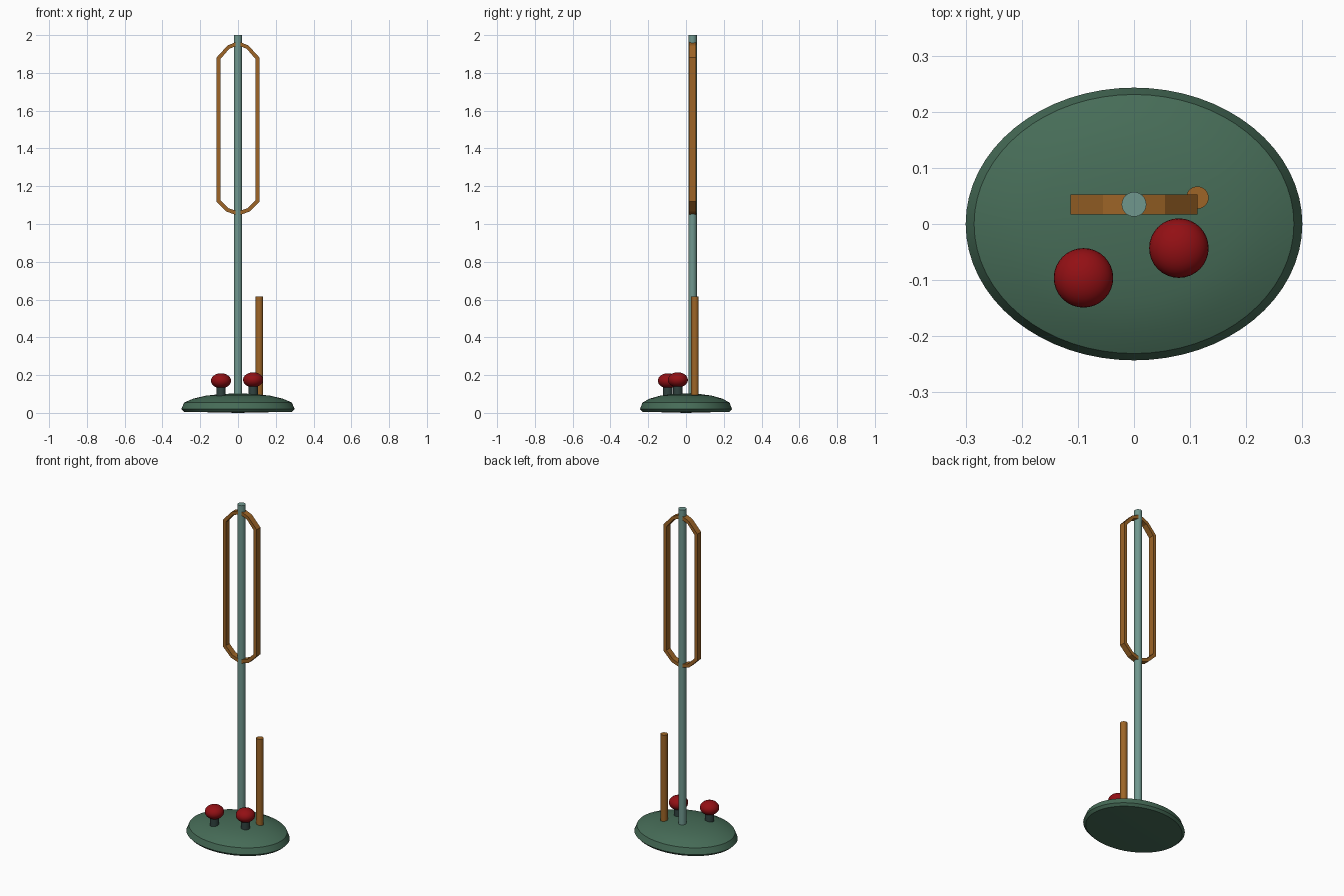
import bpy, bmesh, math

cube = bpy.data.objects.get("Cube")
if cube:
    bpy.data.objects.remove(cube)


def material(name, rgb):
    m = bpy.data.materials.new(name)
    m.use_nodes = True
    m.diffuse_color = (*rgb, 1)
    m.node_tree.nodes["Principled BSDF"].inputs["Base Color"].default_value = (*rgb, 1)
    return m


green = material("dark green", (0.062, 0.15, 0.096))
teal = material("grey teal", (0.16, 0.31, 0.27))
wood = material("amber wood", (0.34, 0.13, 0.02))
red = material("deep red", (0.29, 0.005, 0.007))
slate = material("dark slate", (0.03, 0.055, 0.05))


def finish(name, bm, mat, angle=None):
    bmesh.ops.recalc_face_normals(bm, faces=bm.faces)
    mesh = bpy.data.meshes.new(name)
    bm.to_mesh(mesh)
    bm.free()
    mesh.materials.append(mat)
    obj = bpy.data.objects.new(name, mesh)
    bpy.context.collection.objects.link(obj)
    if angle:
        bpy.ops.object.select_all(action="DESELECT")
        obj.select_set(True)
        bpy.context.view_layer.objects.active = obj
        bpy.ops.object.shade_smooth_by_angle(angle=math.radians(angle))
    return obj


def rod(name, x, y, z0, z1, radius, mat):
    bm = bmesh.new()
    bmesh.ops.create_cone(bm, cap_ends=True, segments=32, radius1=radius,
                          radius2=radius, depth=z1 - z0)
    obj = finish(name, bm, mat, 40)
    obj.location = (x, y, (z0 + z1) / 2)
    return obj


# Oval base: bevelled rim with a shallow dome, turned from a profile
bm = bmesh.new()
profile = [(0, 0), (0.285, 0.006), (0.3, 0.02), (0.285, 0.055), (0.235, 0.076),
           (0.17, 0.091), (0.09, 0.1), (0, 0.103)]
verts = [bm.verts.new((r, 0, z)) for r, z in profile]
edges = [bm.edges.new(pair) for pair in zip(verts, verts[1:])]
bmesh.ops.spin(bm, geom=verts + edges, cent=(0, 0, 0), axis=(0, 0, 1),
               angle=math.tau, steps=64)
bmesh.ops.remove_doubles(bm, verts=bm.verts, dist=0.0001)
bmesh.ops.scale(bm, vec=(1, 0.81, 1), verts=bm.verts)
finish("base", bm, green, 22)

# Tall pole and short stick
rod("pole", 0, 0.035, 0.01, 2.0, 0.022, teal)
rod("stick", 0.113, 0.047, 0.08, 0.615, 0.02, wood)

# Elongated frame: outer and inner outlines joined as a flat band
right_outer = [(0, 1.968), (0.055, 1.945), (0.113, 1.882),
               (0.113, 1.118), (0.06, 1.065), (0, 1.045)]
right_inner = [(0, 1.946), (0.047, 1.927), (0.093, 1.873),
               (0.093, 1.127), (0.052, 1.084), (0, 1.067)]


def mirrored(half):
    return half + [(-x, z) for x, z in reversed(half[1:-1])]


bm = bmesh.new()
rings = [[bm.verts.new((x, y, z)) for x, z in mirrored(outline)]
         for outline, y in ((right_outer, 0.017), (right_outer, 0.053),
                            (right_inner, 0.053), (right_inner, 0.017))]
for k in range(4):
    a, b = rings[k], rings[(k + 1) % 4]
    for i in range(len(a)):
        j = (i + 1) % len(a)
        bm.faces.new((a[i], a[j], b[j], b[i]))
finish("loop_frame", bm, wood)

# Two mushroom-shaped knobs on short stems
for side, x, y, z in (("right", -0.09, -0.096, 0.17), ("left", 0.08, -0.043, 0.175)):
    rod(side + "_knob_stem", x, y, 0.08, z - 0.015, 0.025, slate)
    bm = bmesh.new()
    bmesh.ops.create_uvsphere(bm, u_segments=32, v_segments=16, radius=0.053)
    bmesh.ops.scale(bm, vec=(1, 1, 0.75), verts=bm.verts)
    finish(side + "_knob", bm, red, 60).location = (x, y, z)
